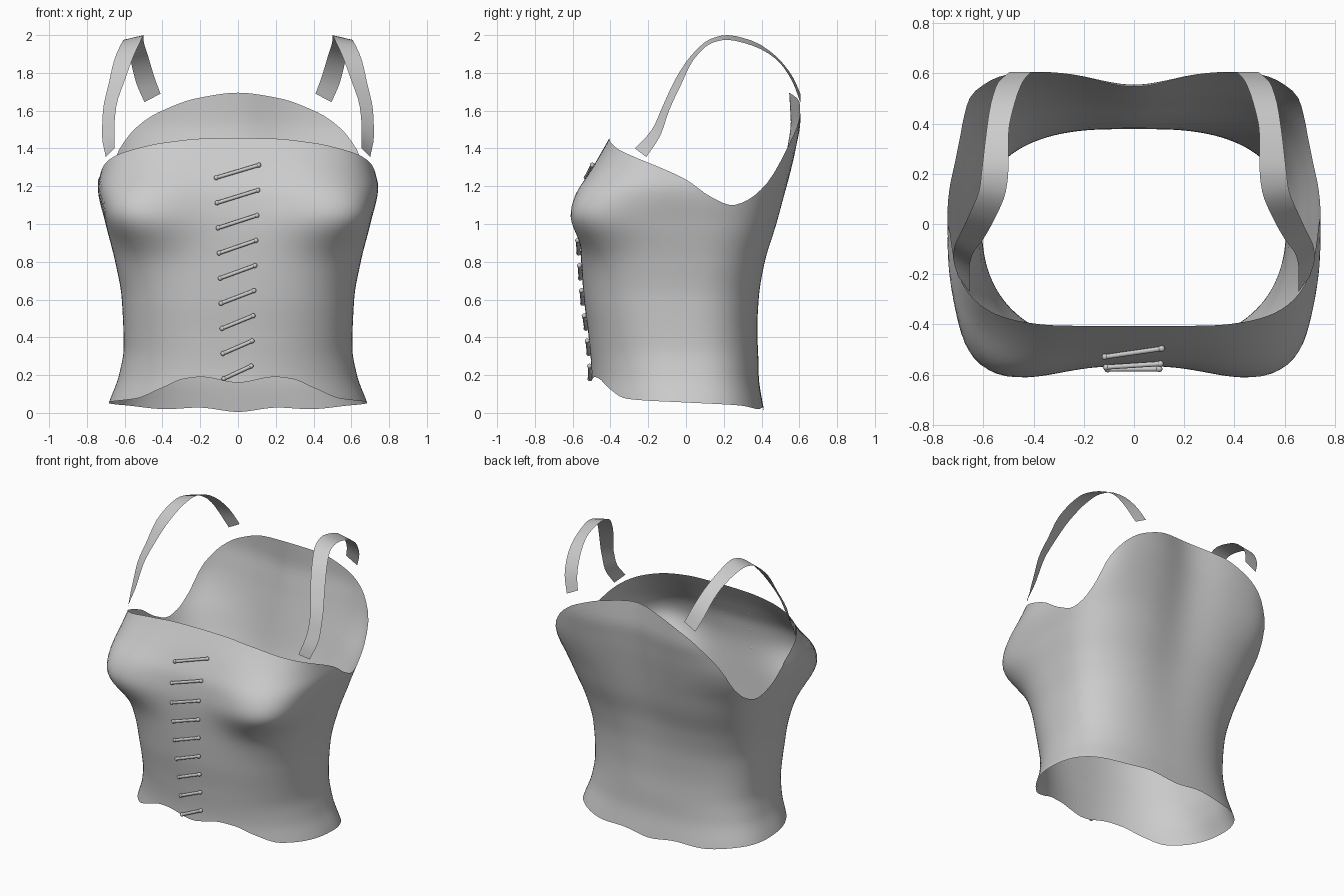
import bpy, bmesh, math
from mathutils import Vector

if "Cube" in bpy.data.objects:
    bpy.data.objects.remove(bpy.data.objects["Cube"])

fabric = bpy.data.materials.new("grey_fabric")
fabric.diffuse_color = (0.6, 0.6, 0.6, 1)
fabric.use_nodes = True
fabric.node_tree.nodes["Principled BSDF"].inputs["Base Color"].default_value = fabric.diffuse_color


def curve(keys, flat_ends=False):
    """Smooth curve through (position, value) pairs, with limited slopes."""
    n = len(keys)
    d = [(keys[i + 1][1] - keys[i][1]) / (keys[i + 1][0] - keys[i][0]) for i in range(n - 1)]
    m = [d[0]] + [0 if a * b <= 0 else 2 * a * b / (a + b) for a, b in zip(d, d[1:])] + [d[-1]]
    if flat_ends:
        m[0] = m[-1] = 0

    def f(t):
        t = min(max(t, keys[0][0]), keys[-1][0])
        i = next((k for k in range(n - 1) if t <= keys[k + 1][0]), n - 2)
        h = keys[i + 1][0] - keys[i][0]
        s = (t - keys[i][0]) / h
        return ((2 * s**3 - 3 * s**2 + 1) * keys[i][1] + (s**3 - 2 * s**2 + s) * h * m[i]
                + (3 * s**2 - 2 * s**3) * keys[i + 1][1] + (s**3 - s**2) * h * m[i + 1])
    return f


# Body measurements by height
half_width = curve([(0, .70), (.05, .685), (.2, .63), (.35, .605), (.6, .615), (.8, .65),
                    (1, .70), (1.2, .742), (1.3, .735), (1.5, .71), (1.7, .68)])
front_taper = curve([(1.2, 0), (1.3, .015), (1.45, .04)])
front_depth = curve([(0, .52), (.2, .50), (.4, .515), (.6, .54), (.8, .555), (1, .565),
                     (1.15, .55), (1.28, .50), (1.46, .403)])
back_depth = curve([(0, .415), (.2, .385), (.4, .382), (.6, .395), (.8, .43), (1, .49),
                    (1.2, .54), (1.4, .585), (1.55, .61), (1.7, .608)])
front_square = curve([(0, 2.0), (.25, 2.25), (.5, 2.5), (1, 2.9), (1.4, 3.1)])
back_square = curve([(0, 2.8), (.5, 2.6), (1.1, 3.6), (1.4, 6), (1.7, 6)])
back_groove = curve([(.3, 0), (.8, .02), (1.2, .04), (1.7, .062)])

# Edge heights by angle from the front centre, in degrees
hem = curve([(0, .16), (22, .19), (32, .18), (45, .13), (60, .075), (90, .055),
             (115, .04), (135, .02), (152, .028), (180, .005)], True)
top = curve([(0, 1.455), (25, 1.452), (45, 1.43), (60, 1.385), (75, 1.32), (90, 1.235),
             (100, 1.145), (109, 1.1), (115, 1.126), (122, 1.21), (130, 1.39), (137, 1.505),
             (145, 1.59), (160, 1.665), (180, 1.695)], True)


def body_point(deg, z):
    a = math.radians(deg)
    sx, cy = math.sin(a), -math.cos(a)
    if cy < 0:
        width, depth, n = half_width(z) - front_taper(z), front_depth(z), front_square(z)
    else:
        width, depth, n = half_width(z), back_depth(z), back_square(z)
    r = (abs(sx / width)**n + abs(cy / depth)**n)**(-1 / n)
    # Bust
    dz = (z - 1.05) / (.115 if z < 1.05 else .145)
    da = (min(deg, 360 - deg) - 45) / 13
    r += .128 * math.exp(-(dz * dz + da * da) / 2)
    x, y = r * sx, r * cy
    # Hollow down the spine
    if y > 0:
        y -= back_groove(z) * math.exp(-(x / .21)**2)
    return Vector((x, y, z))


def make(name, bm, smooth=60):
    mesh = bpy.data.meshes.new(name)
    bm.to_mesh(mesh)
    bm.free()
    mesh.materials.append(fabric)
    ob = bpy.data.objects.new(name, mesh)
    bpy.context.collection.objects.link(ob)
    bpy.ops.object.select_all(action='DESELECT')
    ob.select_set(True)
    bpy.context.view_layer.objects.active = ob
    bpy.ops.object.shade_smooth_by_angle(angle=math.radians(smooth))
    return ob


def grid(bm, rows, closed):
    vs = [[bm.verts.new(p) for p in row] for row in rows]
    for a, b in zip(vs, vs[1:]):
        k = len(a)
        for i in range(k if closed else k - 1):
            j = (i + 1) % k
            bm.faces.new((a[i], a[j], b[j], b[i]))


# Open bodice shell
COLS, ROWS = 144, 44
rows = []
for r in range(ROWS + 1):
    row = []
    for c in range(COLS):
        deg = 360 * c / COLS
        side = min(deg, 360 - deg)
        row.append(body_point(deg, hem(side) + (top(side) - hem(side)) * r / ROWS))
    rows.append(row)
bm = bmesh.new()
grid(bm, rows, True)
make("bodice", bm)

# Shoulder straps: inner and outer edge of the ribbon, front to back
inner = [(.655, -.27, 1.40), (.655, -.18, 1.50), (.645, -.125, 1.62), (.60, -.06, 1.76),
         (.55, .03, 1.895), (.51, .13, 1.98), (.50, .22, 2.0), (.50, .35, 1.97),
         (.475, .48, 1.885), (.44, .57, 1.77), (.41, .605, 1.69)]
outer = [(.70, -.21, 1.355), (.72, -.135, 1.47), (.715, -.09, 1.60), (.685, -.025, 1.74),
         (.655, .04, 1.87), (.615, .14, 1.96), (.605, .22, 1.975), (.59, .35, 1.945),
         (.57, .48, 1.87), (.54, .565, 1.75), (.495, .605, 1.645)]


def smooth_path(pts, steps=3):
    axes = [curve([(i, p[k]) for i, p in enumerate(pts)]) for k in range(3)]
    return [tuple(f(i / steps) for f in axes) for i in range((len(pts) - 1) * steps + 1)]


for name, s in (("right_strap", 1), ("left_strap", -1)):
    bm = bmesh.new()
    pairs = zip(smooth_path(inner), smooth_path(outer))
    grid(bm, [[(s * p[0], p[1], p[2]) for p in pair[::s]] for pair in pairs], False)
    make(name, bm)


# Front lacing: slanted cords with rounded ends
def front_point(x, z):
    deg = math.degrees(math.atan2(x, front_depth(z))) % 360
    return body_point(deg, z) + Vector((0, -.011, 0))


for i in range(9):
    a = front_point(-.115 + .005 * i, 1.245 - .133 * i)
    b = front_point(.11 - .005 * i, 1.312 - .133 * i)
    bm = bmesh.new()
    axis = b - a
    rot = axis.to_track_quat('Z', 'Y').to_matrix().to_4x4()
    rot.translation = (a + b) / 2
    bmesh.ops.create_cone(bm, cap_ends=True, segments=10, radius1=.01, radius2=.01,
                          depth=axis.length, matrix=rot)
    for end in (a, b):
        ball = bmesh.ops.create_uvsphere(bm, u_segments=10, v_segments=6, radius=.013)
        bmesh.ops.translate(bm, verts=ball["verts"], vec=end)
    make(f"lace_{i + 1}", bm)
